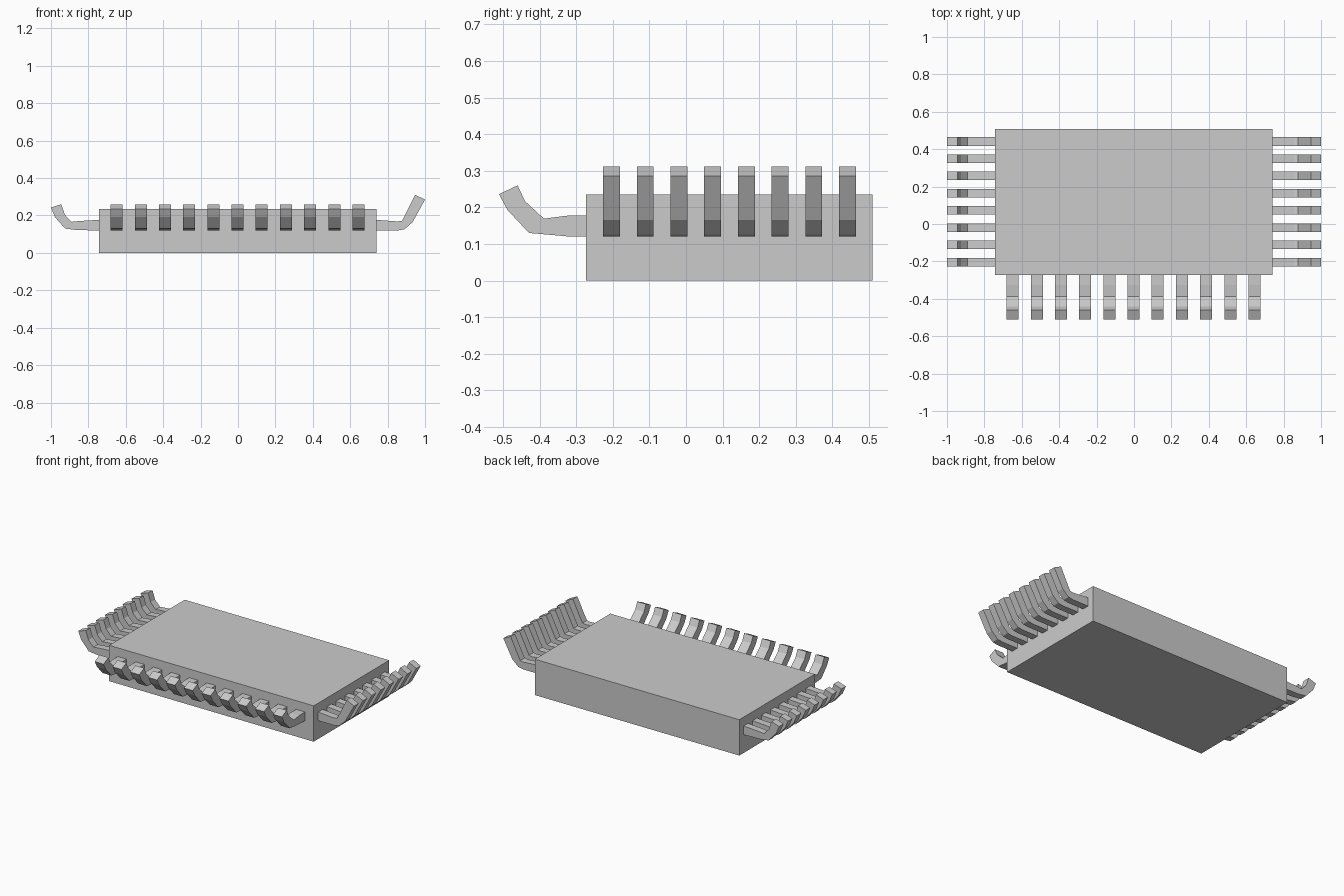
import bpy
import bmesh
from mathutils import Vector

if "Cube" in bpy.data.objects:
    bpy.data.objects.remove(bpy.data.objects["Cube"])


def extrude_profile(name, points, to_world, width):
    """Solid made from a side profile, extruded evenly about the profile plane."""
    bm = bmesh.new()
    face = bm.faces.new([bm.verts.new(to_world(u, z, -width / 2)) for u, z in points])
    res = bmesh.ops.extrude_face_region(bm, geom=[face])
    verts = [g for g in res["geom"] if isinstance(g, bmesh.types.BMVert)]
    shift = to_world(0, 0, width) - to_world(0, 0, 0)
    bmesh.ops.translate(bm, verts=verts, vec=shift)
    bmesh.ops.recalc_face_normals(bm, faces=bm.faces)
    mesh = bpy.data.meshes.new(name)
    bm.to_mesh(mesh)
    bm.free()
    obj = bpy.data.objects.new(name, mesh)
    bpy.context.collection.objects.link(obj)
    return obj


def lead_row(name, points, to_world, width, offset, count):
    """One bent lead repeated along its row."""
    obj = extrude_profile(name, points, to_world, width)
    array = obj.modifiers.new("row", "ARRAY")
    array.count = count
    array.use_relative_offset = False
    array.use_constant_offset = True
    array.constant_offset_displace = offset


# Body: plain rectangular block
extrude_profile("body", [(-0.743, 0), (0.740, 0), (0.740, 0.235), (-0.743, 0.235)],
                lambda u, z, w: Vector((u, 0.118 + w, z)), 0.782)

# Right leads: bent steeply upwards
right = [(0.735, 0.120), (0.855, 0.120), (0.890, 0.126), (0.934, 0.165),
         (1.000, 0.285), (0.947, 0.311), (0.894, 0.205), (0.877, 0.172),
         (0.855, 0.168), (0.735, 0.177)]
lead_row("right_leads", right, lambda u, z, w: Vector((u, -0.2035 + w, z)),
         0.046, (0, 0.0921, 0), 8)

# Left leads: shorter upward curl
left = [(-0.738, 0.120), (-0.860, 0.122), (-0.924, 0.130), (-0.978, 0.190),
        (-1.000, 0.242), (-0.945, 0.260), (-0.926, 0.204), (-0.890, 0.166),
        (-0.855, 0.170), (-0.738, 0.177)]
lead_row("left_leads", left, lambda u, z, w: Vector((u, -0.2035 + w, z)),
         0.046, (0, 0.0921, 0), 8)

# Front leads: curled upwards
front = [(-0.268, 0.120), (-0.327, 0.121), (-0.429, 0.130), (-0.488, 0.193),
         (-0.511, 0.236), (-0.460, 0.260), (-0.440, 0.217), (-0.388, 0.169),
         (-0.327, 0.177), (-0.268, 0.178)]
lead_row("front_leads", front, lambda u, z, w: Vector((-0.649 + w, u, z)),
         0.064, (0.1293, 0, 0), 11)
